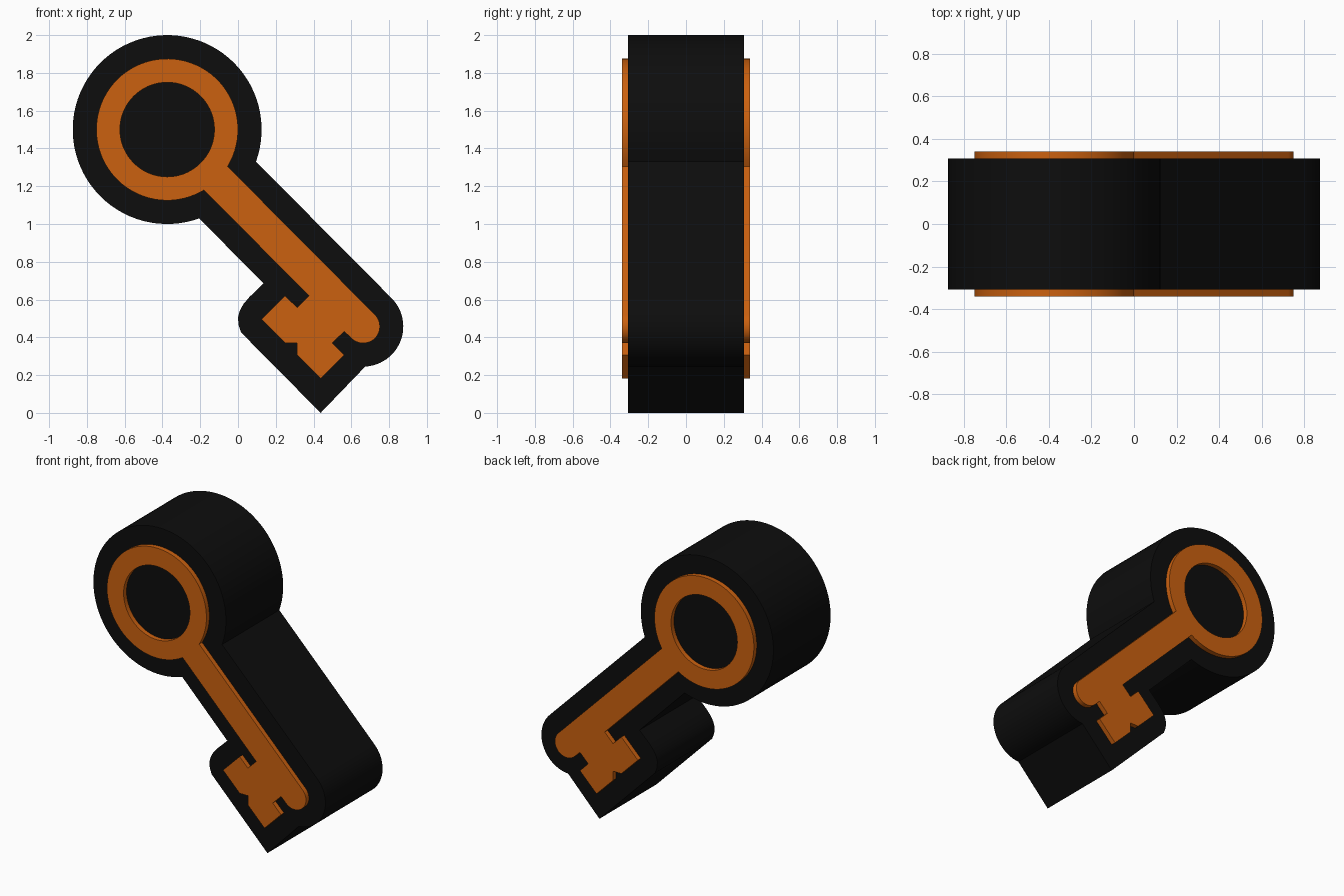
import bpy, bmesh
from math import sin, cos, radians, asin, degrees, pi

if "Cube" in bpy.data.objects:
    bpy.data.objects.remove(bpy.data.objects["Cube"])

HEAD = (-0.375, 1.5)     # centre of the round head
TIP = (0.6625, 0.4575)   # centre of the rounded shaft end


def arc(centre, radius, start, end, steps):
    """Points along an arc, angles in degrees."""
    return [(centre[0] + radius * cos(radians(start + (end - start) * i / steps)),
             centre[1] + radius * sin(radians(start + (end - start) * i / steps)))
            for i in range(steps + 1)]


def key_outline(head_radius, half_width, tip_start, bit):
    """Head arc, then the bit teeth, then the rounded tip, counter-clockwise."""
    gap = degrees(asin(half_width / head_radius))
    head = arc(HEAD, head_radius, -45 + gap, 315 - gap, 72)
    return head + bit + arc(TIP, half_width, tip_start, 45, 24)


def plate(name, outlines, half_depth, color):
    """Extrude filled front-view outlines along y."""
    curve = bpy.data.curves.new(name, 'CURVE')
    curve.dimensions = '2D'
    curve.fill_mode = 'BOTH'
    curve.extrude = half_depth
    for points in outlines:
        spline = curve.splines.new('POLY')
        spline.points.add(len(points) - 1)
        for p, (x, z) in zip(spline.points, points):
            p.co = (x, z, 0, 1)
        spline.use_cyclic_u = True
    obj = bpy.data.objects.new(name, curve)
    bpy.context.collection.objects.link(obj)
    obj.rotation_euler.x = pi / 2
    bpy.ops.object.select_all(action='DESELECT')
    obj.select_set(True)
    bpy.context.view_layer.objects.active = obj
    bpy.ops.object.convert(target='MESH')
    bpy.ops.object.transform_apply(location=False, rotation=True, scale=False)
    obj = bpy.context.object
    obj.name = name
    # weld caps to walls
    bm = bmesh.new()
    bm.from_mesh(obj.data)
    bmesh.ops.remove_doubles(bm, verts=bm.verts, dist=1e-5)
    bmesh.ops.recalc_face_normals(bm, faces=bm.faces)
    bm.to_mesh(obj.data)
    bm.free()
    bpy.ops.object.shade_smooth_by_angle(angle=radians(30))
    mat = bpy.data.materials.new(name + "_material")
    mat.diffuse_color = color
    mat.use_nodes = True
    mat.node_tree.nodes["Principled BSDF"].inputs["Base Color"].default_value = mat.diffuse_color
    obj.data.materials.clear()
    obj.data.materials.append(mat)
    return obj


# Black backing slab
backing_bit = [(0.135, 0.685), (0.06, 0.613), (0.028, 0.575), (0.008, 0.538),
               (0.0, 0.505), (0.003, 0.465), (0.017, 0.425), (0.4375, 0.0)]
plate("key_backing", [key_outline(0.5, 0.2125, -87, backing_bit)],
      0.308, (0.004, 0.004, 0.004, 1))

# Orange key, standing proud on both faces
key_bit = [(0.375, 0.62), (0.3125, 0.558), (0.25, 0.62), (0.125, 0.495),
           (0.25, 0.37), (0.3125, 0.37), (0.3125, 0.307), (0.4375, 0.182),
           (0.5625, 0.307), (0.5, 0.37), (0.5625, 0.432)]
plate("key_relief", [key_outline(0.375, 0.0884, -135, key_bit),
                     arc(HEAD, 0.25, 0, 355, 71)],
      0.34, (0.6, 0.12, 0.005, 1))
